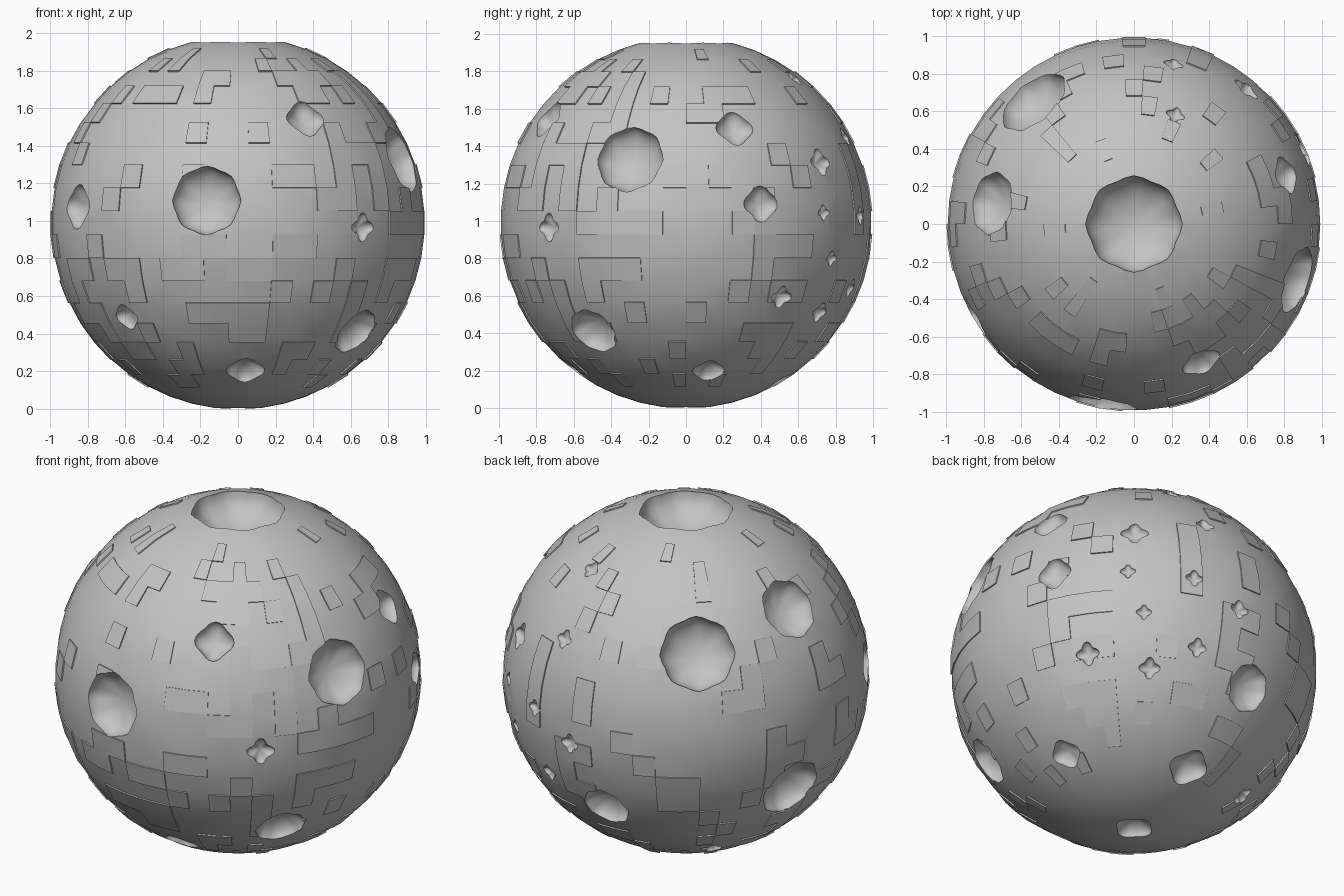
import bpy, bmesh, math
from mathutils import Vector, Matrix

cube = bpy.data.objects.get("Cube")
if cube:
    bpy.data.objects.remove(cube, do_unlink=True)

RADIUS, PANEL_RADIUS = 0.993, 1.0
CENTRE = Vector((0, 0, 0.99))
COLS, ROWS = 50, 25

# Raised plating: one line per latitude band from the top down, columns run from the front to the left
PLATING = [
    "..#....... ...#...... ........#. .......#.. ....#.....",
    ".#..#..#.. .......#.. .#........ #......... ..#.#.....",
    "...###..#. ........#. ....#..... #....#.... ..#.....#.",
    ".#..#.##.# .#..#.#... #....#...# ......##.. .#.###.##.",
    "........#. ..##...... ....#...## ......#... #.........",
    ".#...#..## .......... ......#.## ....#..... #....#..#.",
    ".....###.. .......#.. ..#....... ...#...#.. .#........",
    "..##.#.#.. ..#.#...#. ..#..#.... ..##...##. .....#..#.",
    "....##.#.# ......#... ..#..#..#. .......... ....#.....",
    "........## ##...#.... ..#....#.. ....#...#. ..........",
    "..##...... ......###. ....##..#. ....##..## ...#....##",
    "##...#..## #.....#... ....#....# #...#..... .##.##.##.",
    "..#.#.#.#. .....#.##. .#..##...# #..#...##. .#...#....",
    "##....#... #..#...... #....#...# .#....#... ##......##",
    "#....###.. .....###.. ..##...... .#..##.... .#..#....#",
    "...#...... ..#..#.#.. #....#.... #....#..#. ..##..#...",
    "..#..#...# .......#.. ...#...#.. ...##..... #.....#...",
    "......#... .#..#..... #.....#... .#....#... ....##....",
]
FIRST_BAND = 9

# Craters: direction from the centre and rim radius
CRATERS = [
    (0, 0, 1, .25), (0, 0, -1, .1),
    (-.17, -.97, .12, .18), (.36, -.74, .555, .1), (-.85, -.49, .085, .11),
    (.87, -.3, .34, .18), (.67, -.74, -.025, .065), (-.59, -.61, -.5, .07),
    (.04, -.6, -.79, .095), (.62, -.49, -.575, .135),
    (.81, .26, .505, .095), (.9, .4, .1, .09), (.6, .72, .325, .065),
    (.66, .735, .055, .036), (.35, .925, .04, .042), (.58, .775, -.19, .036),
    (.75, .505, -.395, .055), (.29, .88, -.35, .045), (.49, .715, -.48, .05),
    (.58, .12, -.79, .08), (.21, .85, .46, .045), (.22, .58, .77, .043),
    (-.54, .66, .5, .2), (-.76, .11, .62, .165), (.08, .98, -.08, .048),
    (-.08, .87, -.463, .13), (-.88, .26, -.37, .175),
    (.04, .51, -.85, .105), (-.44, .39, -.79, .05),
]


def make_object(name, bm):
    mesh = bpy.data.meshes.new(name)
    bm.to_mesh(mesh)
    bm.free()
    obj = bpy.data.objects.new(name, mesh)
    bpy.context.collection.objects.link(obj)
    return obj


def is_plated(face):
    c = face.calc_center_median()
    band = round(math.degrees(math.atan2(c.z, c.xy.length)) * ROWS / 180)
    turn = (math.atan2(c.y, c.x) + math.pi / 2) % math.tau
    line = FIRST_BAND - band
    if not 0 <= line < len(PLATING):
        return False
    return PLATING[line].replace(" ", "")[int(turn / math.tau * COLS)] == "#"


def build_globe():
    bm = bmesh.new()
    half_step = Matrix.Rotation(math.pi / COLS, 4, "Z")
    bmesh.ops.create_uvsphere(bm, u_segments=COLS, v_segments=ROWS,
                              radius=RADIUS, matrix=half_step)
    plated = [f for f in bm.faces if is_plated(f)]
    # Lift the plated regions off the surface
    lifted = bmesh.ops.extrude_face_region(bm, geom=plated)["geom"]
    bmesh.ops.delete(bm, geom=plated, context="FACES_ONLY")
    for v in lifted:
        if isinstance(v, bmesh.types.BMVert):
            v.co *= PANEL_RADIUS / RADIUS
    bmesh.ops.recalc_face_normals(bm, faces=bm.faces)
    bmesh.ops.translate(bm, verts=bm.verts, vec=CENTRE)
    return make_object("cratered_globe", bm)


def add_bowl(bm, x, y, z, rim):
    # Small bowls have a four-lobed rim, large ones a finely scalloped rim
    lobes, depth = (4, .2) if rim < .07 else (4, .09) if rim < .12 else (8, .03)
    out = Vector((x, y, z)).normalized()
    place = out * math.sqrt(RADIUS ** 2 - rim ** 2) + CENTRE
    turn = out.to_track_quat("Z", "Y").to_matrix().to_4x4()
    verts = bmesh.ops.create_uvsphere(bm, u_segments=32, v_segments=16, radius=1)["verts"]
    for v in verts:
        wave = 1 + depth * math.cos(lobes * math.atan2(v.co.y, v.co.x))
        v.co = Vector((v.co.x * wave * rim, v.co.y * wave * rim, v.co.z * rim * .65))
    bmesh.ops.transform(bm, matrix=Matrix.Translation(place) @ turn, verts=verts)


# Globe with its craters carved out
globe = build_globe()
bowls = bmesh.new()
for crater in CRATERS:
    add_bowl(bowls, *crater)
cutter = make_object("crater_cutter", bowls)
cutter.hide_render = True

carve = globe.modifiers.new("craters", "BOOLEAN")
carve.operation = "DIFFERENCE"
carve.solver = "EXACT"
carve.object = cutter
bpy.ops.object.select_all(action="DESELECT")
bpy.context.view_layer.objects.active = globe
globe.select_set(True)
bpy.ops.object.modifier_apply(modifier=carve.name)
bpy.data.objects.remove(cutter, do_unlink=True)
bpy.ops.object.shade_smooth_by_angle(angle=math.radians(30))

# Single grey finish
grey = bpy.data.materials.new("light_grey")
grey.use_nodes = True
colour = (.55, .55, .55, 1)
grey.diffuse_color = colour
grey.node_tree.nodes["Principled BSDF"].inputs["Base Color"].default_value = colour
globe.data.materials.clear()
globe.data.materials.append(grey)
